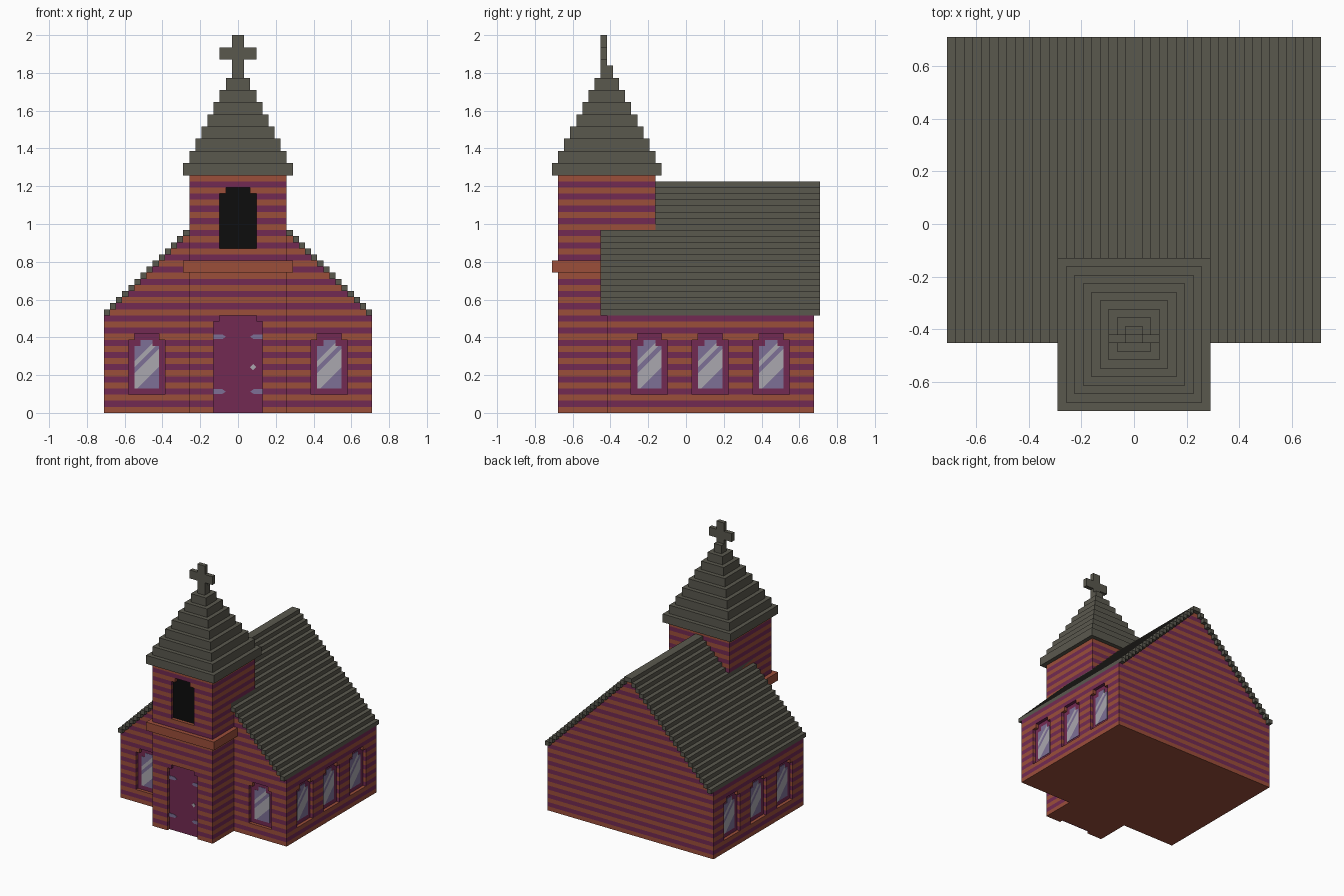
import bpy, bmesh
from math import pi, floor
from mathutils import Matrix, Vector

if "Cube" in bpy.data.objects:
    bpy.data.objects.remove(bpy.data.objects["Cube"], do_unlink=True)

U = 2 / 62  # one block; everything below is measured in blocks


def material(name, r, g, b):
    m = bpy.data.materials.new(name)
    m.use_nodes = True
    m.diffuse_color = (r, g, b, 1)
    bsdf = m.node_tree.nodes["Principled BSDF"]
    bsdf.inputs["Base Color"].default_value = (r, g, b, 1)
    bsdf.inputs["Roughness"].default_value = 0.9
    return m


ORANGE = material("brick orange", .33, .077, .042)
PURPLE = material("plum", .171, .023, .084)
SLATE = material("slate grey", .102, .098, .076)
LAVENDER = material("lavender glass", .205, .162, .305)
PALE = material("pale glass", .40, .385, .43)
BLACK = material("black", .004, .004, .004)


def prism(bm, pts, d0, d1):
    """Extrude an outline in x, z along y."""
    face = bm.faces.new([bm.verts.new((x, d0, z)) for x, z in pts])
    ext = bmesh.ops.extrude_face_region(bm, geom=[face])["geom"]
    bmesh.ops.translate(bm, vec=(0, d1 - d0, 0),
                        verts=[v for v in ext if isinstance(v, bmesh.types.BMVert)])
    bmesh.ops.recalc_face_normals(bm, faces=bm.faces)


def box(bm, x0, x1, y0, y1, z0, z1):
    prism(bm, [(x0, z0), (x1, z0), (x1, z1), (x0, z1)], y0, y1)


def finish(bm, name, mats, place=Matrix(), scale=U):
    bm.transform(Matrix.Scale(scale, 4) @ place)
    bmesh.ops.recalc_face_normals(bm, faces=bm.faces)
    me = bpy.data.meshes.new(name)
    bm.to_mesh(me)
    bm.free()
    for m in mats:
        me.materials.append(m)
    ob = bpy.data.objects.new(name, me)
    bpy.context.scene.collection.objects.link(ob)
    return ob


def arch(h, height, base=0.0):
    """Opening outline with stepped upper corners."""
    right = [(h, base), (h, height - 1), (h - 1, height - 1), (h - 1, height)]
    return right + [(-x, z) for x, z in reversed(right)]


def plate(name, pts, d0, d1, mat, place):
    bm = bmesh.new()
    prism(bm, pts, d0, d1)
    return finish(bm, name, [mat], place)


def at(x, y, z, turn=0.0):
    return Matrix.Translation((x, y, z)) @ Matrix.Rotation(turn, 4, 'Z')


def striped_wall(name, profile, y0, y1, openings):
    """Solid wall block with recesses, cut into alternating brick courses."""
    bm = bmesh.new()
    prism(bm, profile, y0, y1)
    wall = finish(bm, name, [], scale=1)
    cut = bmesh.new()
    for pts, place in openings:
        part = bmesh.new()
        prism(part, pts, -1, 1)
        part.transform(place)
        tmp = bpy.data.meshes.new("recess")
        part.to_mesh(tmp)
        part.free()
        cut.from_mesh(tmp)
        bpy.data.meshes.remove(tmp)
    cutter = finish(cut, "recess_cutter", [], scale=1)
    cutter.hide_render = True
    mod = wall.modifiers.new("recesses", 'BOOLEAN')
    mod.operation, mod.solver, mod.object = 'DIFFERENCE', 'EXACT', cutter
    dg = bpy.context.evaluated_depsgraph_get()
    bm = bmesh.new()
    bm.from_mesh(wall.evaluated_get(dg).to_mesh())
    for ob in (wall, cutter):
        bpy.data.objects.remove(ob, do_unlink=True)
    top = max(z for x, z in profile)
    for row in range(1, top):
        bmesh.ops.bisect_plane(bm, geom=bm.verts[:] + bm.edges[:] + bm.faces[:],
                               dist=1e-4, plane_co=(0, 0, row), plane_no=(0, 0, 1))
    bm.normal_update()
    for f in bm.faces:
        z = f.calc_center_median().z - 0.5 * f.normal.z
        f.material_index = floor(z) % 2
    return finish(bm, name, [ORANGE, PURPLE])


# Window, door and belfry positions: local x right, y into the wall
windows = {"front_window_right": at(-15, -13, 3), "front_window_left": at(15, -13, 3)}
for i, y in enumerate((-6, 4, 14), 1):
    windows[f"left_window_{i}"] = at(22, y, 3, pi / 2)
    windows[f"right_window_{i}"] = at(-22, y, 3, -pi / 2)
door_at = at(0, -21, 0)
belfry_at = at(0, -21, 27)

# Nave with stepped gables
side = [(22, 0), (22, 16)]
for row in range(16, 37):
    side += [(37 - row, row), (37 - row, row + 1)]
gable = side + [(-x, z) for x, z in reversed(side)]
striped_wall("nave_walls", gable, -13, 21, [(arch(3, 10), p) for p in windows.values()])

# Tower
striped_wall("tower_walls", [(-8, 0), (8, 0), (8, 39), (-8, 39)], -21, -5,
             [(arch(4, 16, -1), door_at), (arch(3, 10), belfry_at)])
plate("belfry_opening", arch(3, 10), .75, 1.02, BLACK, belfry_at)
bm = bmesh.new()
box(bm, -9, 9, -22, -4, 23, 25)
finish(bm, "tower_ledge", [ORANGE])

# Nave roof: one strip of blocks per step
bm = bmesh.new()
box(bm, -1, 1, -14, 22, 37, 38)
for k in range(2, 23):
    for s in (-1, 1):
        box(bm, *sorted((s * (k - 1), s * k)), -14, 22, 38 - k, 39 - k)
finish(bm, "nave_roof", [SLATE])

# Stepped spire
bm = bmesh.new()
for i in range(9):
    h = 9 - i
    box(bm, -h, h, -13 - h, -13 + h, 39 + 2 * i, 41 + 2 * i)
finish(bm, "spire", [SLATE])

# Cross on the spire
post = [(1, 57), (1, 58), (3, 58), (3, 60), (1, 60), (1, 62)]
plate("cross", post + [(-x, z) for x, z in reversed(post)], -14, -13, SLATE, Matrix())

# Window frames and panes with diagonal shine
for name, place in windows.items():
    plate(name + "_frame", arch(3, 10), .75, 1.02, PURPLE, place)
    bm = bmesh.new()
    prism(bm, arch(2, 8), .68, .9)
    slant = Vector((-1, 0, 1))
    for d in (1.5, 4.5, 5.5, 6.5):
        bmesh.ops.bisect_plane(bm, geom=bm.verts[:] + bm.edges[:] + bm.faces[:],
                               plane_co=(0, 0, d), plane_no=slant)
    for f in bm.faces:
        d = f.calc_center_median().dot(slant)
        f.material_index = int(1.5 < d < 4.5 or 5.5 < d < 6.5)
    finish(bm, name + "_pane", [LAVENDER, PALE], place @ at(0, 0, 1))

# Door with hinges and handle
plate("door", arch(4, 16), .75, 1.02, PURPLE, door_at)
for s, label in ((-1, "right"), (1, "left")):
    for z, level in ((3, "lower"), (12, "upper")):
        strap = [(4, .1), (2.6, .1), (2, .5), (2.6, .9), (4, .9)]
        plate(f"{level}_{label}_hinge", [(s * x, z + v) for x, v in strap],
              .65, .8, LAVENDER, door_at)
plate("door_handle", [(2, 7.5), (2.5, 7), (3, 7.5), (2.5, 8)], .6, .8, PALE, door_at)
